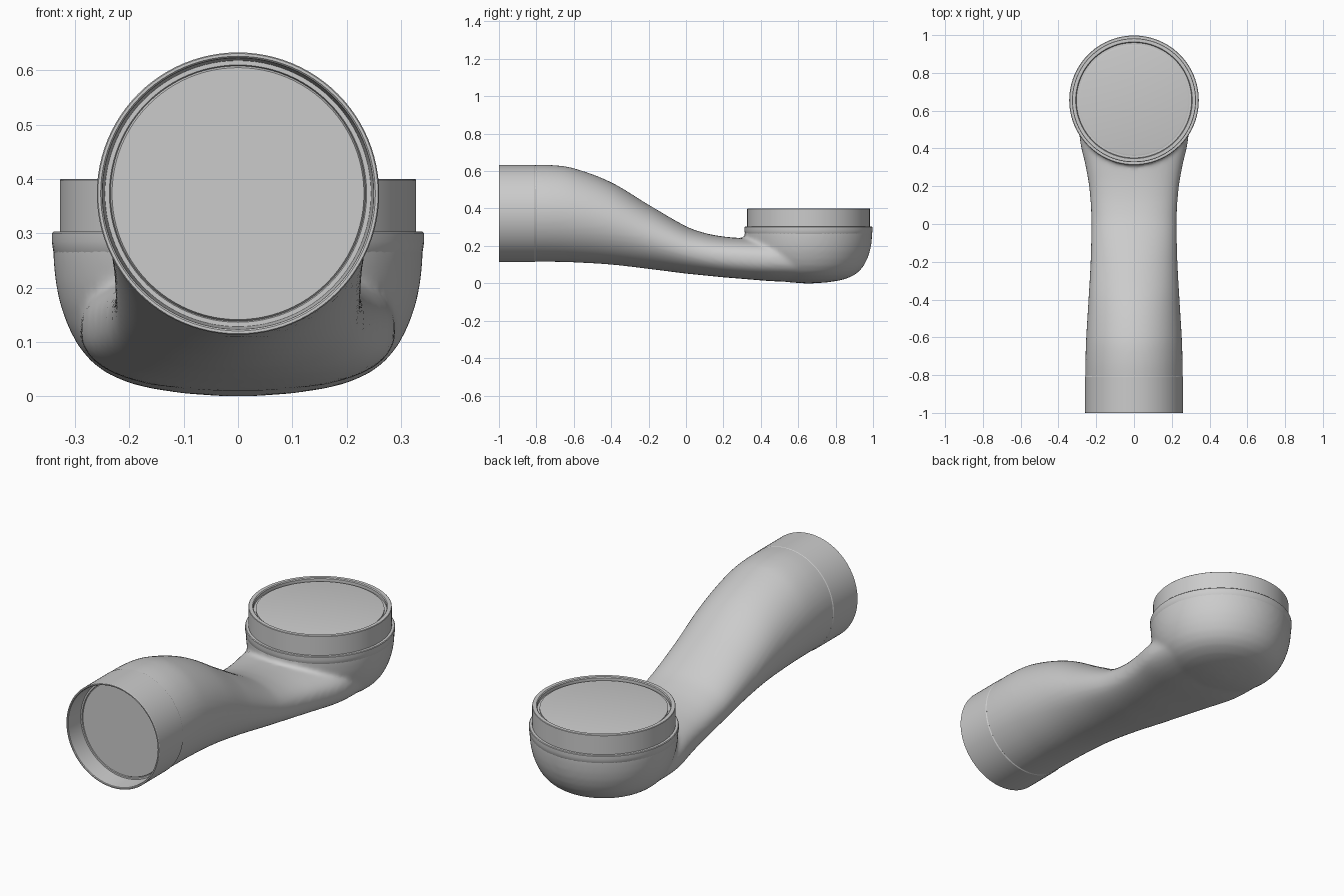
import bpy, bmesh, math
from mathutils import Matrix, Vector

if "Cube" in bpy.data.objects:
    bpy.data.objects.remove(bpy.data.objects["Cube"])

grey = bpy.data.materials.new("plain grey")
grey.use_nodes = True
colour = (0.6, 0.6, 0.6, 1)
grey.diffuse_color = colour
grey.node_tree.nodes["Principled BSDF"].inputs["Base Color"].default_value = colour


def finish(bm, name):
    bmesh.ops.remove_doubles(bm, verts=bm.verts, dist=1e-5)
    bmesh.ops.recalc_face_normals(bm, faces=bm.faces)
    mesh = bpy.data.meshes.new(name)
    bm.to_mesh(mesh)
    bm.free()
    mesh.materials.append(grey)
    obj = bpy.data.objects.new(name, mesh)
    bpy.context.collection.objects.link(obj)
    return obj


def smooth(obj, degrees):
    bpy.ops.object.select_all(action="DESELECT")
    obj.select_set(True)
    bpy.context.view_layer.objects.active = obj
    bpy.ops.object.shade_smooth_by_angle(angle=math.radians(degrees))


def bridge(bm, rings):
    for a, b in zip(rings, rings[1:]):
        for i in range(len(a)):
            j = (i + 1) % len(a)
            bm.faces.new((a[i], a[j], b[j], b[i]))


def lathe(bm, profile, matrix, sides=96):
    """Revolve (radius, height) points round z, capping both ends."""
    rings = []
    for r, h in profile:
        angles = [math.tau * i / sides for i in range(sides)]
        rings.append([bm.verts.new(matrix @ Vector((r * math.cos(a), r * math.sin(a), h)))
                      for a in angles])
    bridge(bm, rings)
    bm.faces.new(rings[0])
    bm.faces.new(rings[-1])


def interpolate(table, y):
    """Smooth cubic interpolation through rows whose first value is y."""
    k = max(0, min(len(table) - 2, sum(row[0] <= y for row in table) - 1))
    p = [table[max(0, min(len(table) - 1, k + d))] for d in (-1, 0, 1, 2)]
    span = p[2][0] - p[1][0]
    t = (y - p[1][0]) / span
    result = []
    for c in range(1, len(p[0])):
        m0 = (p[2][c] - p[0][c]) / (p[2][0] - p[0][0]) * span
        m1 = (p[3][c] - p[1][c]) / (p[3][0] - p[1][0]) * span
        result.append((2*t**3 - 3*t**2 + 1) * p[1][c] + (t**3 - 2*t**2 + t) * m0
                      + (3*t**2 - 2*t**3) * p[2][c] + (t**3 - t**2) * m1)
    return result


# Sweeping pipe: y, top, bottom, half width, squareness
sections = [
    (-0.87, 0.63, 0.116, 0.257, 2), (-0.72, 0.632, 0.115, 0.257, 2),
    (-0.6, 0.615, 0.112, 0.253, 2), (-0.4, 0.54, 0.1, 0.241, 2),
    (-0.2, 0.42, 0.077, 0.23, 2), (0, 0.305, 0.052, 0.226, 2.1),
    (0.1, 0.269, 0.042, 0.229, 2.2), (0.2, 0.25, 0.032, 0.238, 2.3),
    (0.3, 0.242, 0.024, 0.255, 2.4), (0.45, 0.24, 0.012, 0.287, 2.4),
    (0.62, 0.24, 0.006, 0.29, 2.4),
]
body = bmesh.new()
rings = []
steps, sides = 100, 80
for s in range(steps + 1):
    y = sections[0][0] + (sections[-1][0] - sections[0][0]) * s / steps
    top, bottom, width, power = interpolate(sections, y)
    ring = []
    for i in range(sides):
        c, n = math.cos(math.tau * i / sides), math.sin(math.tau * i / sides)
        x = math.copysign(abs(c) ** (2 / power), c) * width
        z = math.copysign(abs(n) ** (2 / power), n) * (top - bottom) / 2
        ring.append(body.verts.new((x, y, z + (top + bottom) / 2)))
    rings.append(ring)
bridge(body, rings)
body.faces.new(rings[0])
body.faces.new(rings[-1])

# Rounded bowl at the low end, fused with the pipe by a soft fillet
upright = Matrix.Translation((0, 0.655, 0))
bowl = [(0.03, 0), (0.1, 0.005), (0.16, 0.014), (0.2, 0.024), (0.24, 0.041),
        (0.27, 0.063), (0.295, 0.093), (0.314, 0.13), (0.328, 0.17),
        (0.336, 0.21), (0.34, 0.25), (0.341, 0.297)]
lathe(body, bowl, upright)
pipe = finish(body, "pipe_body")
remesh = pipe.modifiers.new("fuse", "REMESH")
remesh.mode = "VOXEL"
remesh.voxel_size = 0.011
remesh.use_smooth_shade = True
relax = pipe.modifiers.new("soften", "SMOOTH")
relax.factor = 0.5
relax.iterations = 8

# Lip round the top of the bowl
lip = bmesh.new()
lathe(lip, [(0.33, 0.25), (0.3395, 0.262), (0.343, 0.285), (0.343, 0.3),
            (0.34, 0.303), (0.31, 0.303)], upright)
smooth(finish(lip, "bowl_lip"), 30)

# Upright collar with a shallow recessed cap
collar = bmesh.new()
lathe(collar, [(0.328, 0.29), (0.328, 0.398), (0.326, 0.4), (0.309, 0.4),
               (0.305, 0.396), (0.305, 0.38), (0.294, 0.38), (0.294, 0.387),
               (0.285, 0.389)], upright)
smooth(finish(collar, "top_collar"), 30)

# Horizontal collar with a deep recessed cap
forward = Matrix.Translation((0, 0, 0.373)) @ Matrix.Rotation(math.pi / 2, 4, "X")
socket = bmesh.new()
lathe(socket, [(0.25, 0.805), (0.257, 0.805), (0.26, 0.81), (0.26, 0.997),
               (0.258, 1), (0.253, 1), (0.25, 0.997), (0.245, 0.905),
               (0.237, 0.905), (0.235, 0.9), (0.232, 0.905)], forward)
smooth(finish(socket, "front_collar"), 30)
